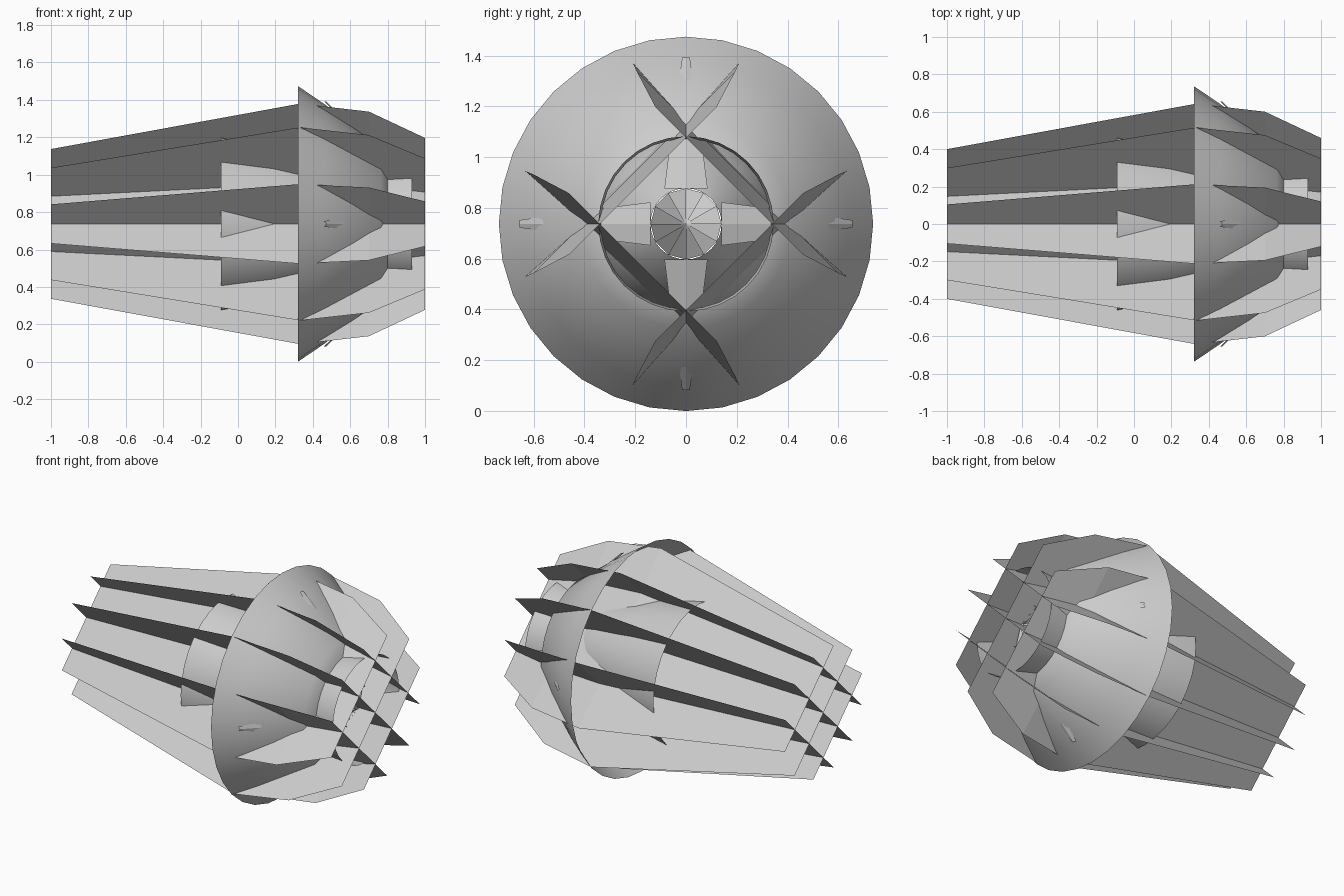
import bpy, bmesh, math

if "Cube" in bpy.data.objects:
    bpy.data.objects.remove(bpy.data.objects["Cube"])

AXIS_Z = 0.737


def make_object(name, bm, smooth=False):
    mesh = bpy.data.meshes.new(name)
    bm.to_mesh(mesh)
    bm.free()
    ob = bpy.data.objects.new(name, mesh)
    bpy.context.collection.objects.link(ob)
    ob.location.z = AXIS_Z
    if smooth:
        bpy.ops.object.select_all(action='DESELECT')
        ob.select_set(True)
        bpy.context.view_layer.objects.active = ob
        bpy.ops.object.shade_smooth_by_angle(angle=math.radians(30))
    return ob


def revolve(name, profile, sides=32):
    """Open shell turned around the x axis from (x, radius) points."""
    bm = bmesh.new()
    rings = []
    for x, r in profile:
        rings.append([bm.verts.new((x, r * math.sin(i * math.tau / sides),
                                    r * math.cos(i * math.tau / sides)))
                      for i in range(sides)])
    for a, b in zip(rings, rings[1:]):
        for i in range(sides):
            j = (i + 1) % sides
            bm.faces.new((a[i], b[i], b[j], a[j]))
    return make_object(name, bm, True)


def fin_plate(name, stations, angle):
    """Thin lengthwise plate from (x, distance from axis, half width)."""
    bm = bmesh.new()
    c, s = math.cos(angle), math.sin(angle)
    rows = [[bm.verts.new((x, d * c - w * k * s, d * s + w * k * c))
             for k in (-1, 1)] for x, d, w in stations]
    for a, b in zip(rows, rows[1:]):
        bm.faces.new((a[0], b[0], b[1], a[1]))
    return make_object(name, bm)


# Crossing fin plates: four outer ones and two through the axis
outer = [(-1, .209, .357), (.33, .304, .605), (.7, .287, .562), (1, .24, .41)]
middle = [(-1, 0, .424), (.33, 0, .73), (.7, 0, .672), (1, 0, .495)]
for i in range(4):
    fin_plate(f"outer_fin_{i + 1}", outer, math.radians(45 + 90 * i))
for i in range(2):
    fin_plate(f"middle_fin_{i + 1}", middle, math.radians(45 + 90 * i))

# Flared cowl, nose ring and inner body
revolve("flared_cowl", [(.32, .737), (.46, .642), (.765, .412), (.8, .335)])
revolve("nose_ring", [(.8, .335), (.93, .345)])
revolve("inner_body", [(-.09, .467), (.19, .417), (.32, .375), (.5, .33),
                       (.68, .25), (.8, .14)])

# Four tapered spikes lying along the cowl
for i in range(4):
    bm = bmesh.new()
    a = i * math.pi / 2
    c, s = math.cos(a), math.sin(a)
    rows = []
    for x, r, w in [(.84, .14, .085), (.78, .34, .06), (.46, .655, .015)]:
        rows.append([bm.verts.new((x + dx, r * c - k * s, r * s + k * c))
                     for k, dx in ((-w, 0), (0, .012), (w, 0))])
    for p, q in zip(rows, rows[1:]):
        for j in range(2):
            bm.faces.new((p[j], q[j], q[j + 1], p[j + 1]))
    make_object(f"cowl_spike_{i + 1}", bm)

# Small bladed hub at the nose
revolve("hub_shell", [(.8, .14), (.86, .14)], 12)
bm = bmesh.new()
for i in range(12):
    a0, a1 = i * math.tau / 12, (i + 1) * math.tau / 12
    p = [bm.verts.new(v) for v in (
        (.88, 0, 0),
        (.86, .14 * math.cos(a0), .14 * math.sin(a0)),
        (.81, .14 * math.cos(a1), .14 * math.sin(a1)))]
    bm.faces.new(p)
make_object("hub_blades", bm)
